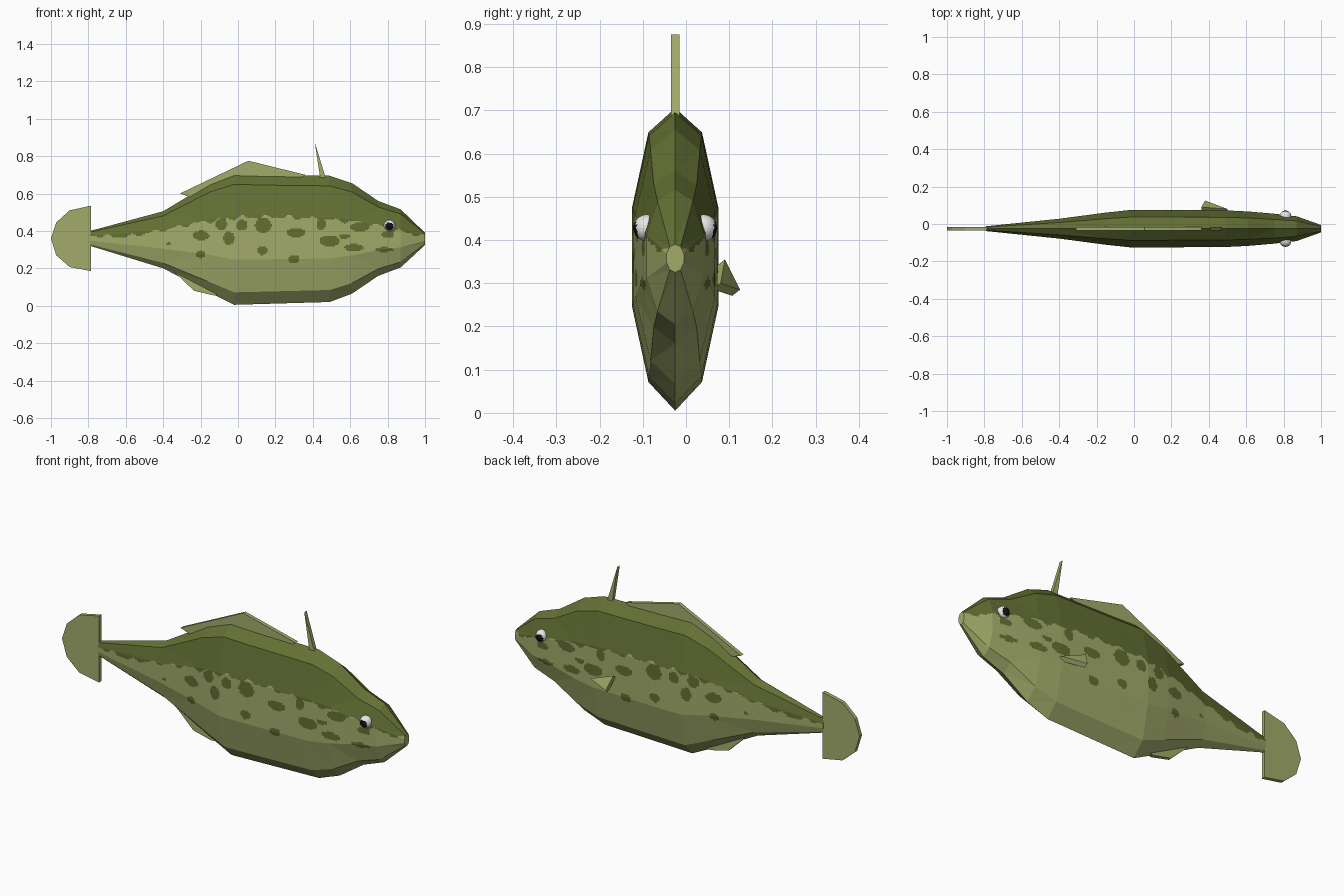
import bpy
import bmesh
from math import sin
from mathutils import Vector

if "Cube" in bpy.data.objects:
    bpy.data.objects.remove(bpy.data.objects["Cube"], do_unlink=True)

MID = -0.025  # y of the fish's centre plane


def material(name, colour):
    mat = bpy.data.materials.new(name)
    mat.use_nodes = True
    mat.diffuse_color = (*colour, 1)
    shader = mat.node_tree.nodes["Principled BSDF"]
    shader.inputs["Base Color"].default_value = (*colour, 1)
    shader.inputs["Roughness"].default_value = 0.9
    return mat


light_olive = material("light olive", (0.36, 0.41, 0.145))
dark_olive = material("dark olive", (0.125, 0.16, 0.033))
eye_white = material("eye white", (0.8, 0.8, 0.8))
eye_black = material("eye black", (0.006, 0.006, 0.006))


def finish(name, bm, *materials):
    mesh = bpy.data.meshes.new(name)
    bm.to_mesh(mesh)
    bm.free()
    for mat in materials:
        mesh.materials.append(mat)
    obj = bpy.data.objects.new(name, mesh)
    bpy.context.collection.objects.link(obj)
    return obj


def prism(name, points, offset):
    """Extrude a flat outline along an offset vector."""
    bm = bmesh.new()
    face = bm.faces.new([bm.verts.new(p) for p in points])
    made = bmesh.ops.extrude_face_region(bm, geom=[face], use_keep_orig=True)
    moved = [g for g in made["geom"] if isinstance(g, bmesh.types.BMVert)]
    bmesh.ops.translate(bm, verts=moved, vec=offset)
    bmesh.ops.recalc_face_normals(bm, faces=bm.faces)
    return finish(name, bm, light_olive)


def flat_fin(name, outline, thickness=0.02):
    """Upright fin in the centre plane, from an x-z outline."""
    points = [(x, MID - thickness / 2, z) for x, z in outline]
    return prism(name, points, (0, thickness, 0))


def interpolate(table, x):
    for (xa, va), (xb, vb) in zip(table, table[1:]):
        if x <= xb:
            return va + (vb - va) * (x - xa) / (xb - xa)
    return table[-1][1]


# Body: ten-sided sections at x, from bottom to top, with half width
stations = [
    (-0.79, 0.32, 0.40, 0.013), (-0.4, 0.2, 0.505, 0.053),
    (-0.15, 0.07, 0.655, 0.086), (-0.02, 0.005, 0.705, 0.1),
    (0.15, 0.01, 0.70, 0.1), (0.49, 0.02, 0.695, 0.098),
    (0.61, 0.065, 0.655, 0.092), (0.75, 0.16, 0.56, 0.08),
    (0.87, 0.205, 0.515, 0.066), (1, 0.325, 0.39, 0.02),
]
half = [(0, 1), (0.62, 0.92), (1, 0.67), (1, 0.345), (0.62, 0.095), (0, 0)]
section = half + [(-w, h) for w, h in half[-2:0:-1]]

body = bmesh.new()
rings = []
for x, low, high, width in stations:
    rings.append([body.verts.new((x, MID + w * width, low + h * (high - low)))
                  for w, h in section])
for a, b in zip(rings, rings[1:]):
    for i in range(len(section)):
        j = (i + 1) % len(section)
        body.faces.new((a[i], a[j], b[j], b[i]))
body.faces.new(rings[0])
body.faces.new(rings[-1])
bmesh.ops.recalc_face_normals(body, faces=body.faces)
bmesh.ops.triangulate(body, faces=[f for f in body.faces if len(f.verts) == 4])

# Cut the flanks finely so that the markings have crisp outlines
LOW, HIGH, STEP = 0.22, 0.50, 0.008


def cut(faces, co, no):
    edges = {e for f in faces for e in f.edges}
    verts = {v for f in faces for v in f.verts}
    bmesh.ops.bisect_plane(body, geom=list(verts) + list(edges) + list(faces),
                           dist=1e-5, plane_co=co, plane_no=no)


z = LOW
while z < HIGH:
    cut(body.faces[:], (0, 0, z), (0, 0, 1))
    z += STEP
x = -0.785
while x < 0.995:
    near = [f for f in body.faces
            if LOW < f.calc_center_median().z < HIGH
            and min(v.co.x for v in f.verts) < x < max(v.co.x for v in f.verts)]
    cut(near, (x, 0, 0), (1, 0, 0))
    x += STEP

# Markings: dark back with a wavy lower border, and oval flank spots
border = [(-0.8, 0.375), (-0.6, 0.365), (-0.4, 0.405), (-0.2, 0.445),
          (0, 0.47), (0.2, 0.475), (0.4, 0.465), (0.6, 0.45),
          (0.75, 0.43), (0.85, 0.40), (1, 0.37)]
spots = [
    (0.135, 0.43, 0.045, 0.04), (0.31, 0.39, 0.05, 0.025),
    (0.445, 0.435, 0.025, 0.03), (-0.2, 0.375, 0.045, 0.026),
    (-0.05, 0.36, 0.03, 0.035), (0.13, 0.295, 0.027, 0.024),
    (0.3, 0.25, 0.03, 0.022), (-0.2, 0.275, 0.026, 0.02),
    (0.49, 0.345, 0.055, 0.03), (0.62, 0.31, 0.05, 0.02),
    (0.78, 0.3, 0.05, 0.013), (0.8, 0.38, 0.035, 0.02),
    (0.65, 0.42, 0.05, 0.025), (-0.09, 0.435, 0.03, 0.03),
    (0.02, 0.43, 0.03, 0.03), (-0.37, 0.33, 0.013, 0.01),
    (0.57, 0.37, 0.03, 0.012),
]


def is_dark(p):
    edge = interpolate(border, p.x) + 0.008 * sin(52 * p.x) + 0.005 * sin(97 * p.x)
    in_spot = any(((p.x - sx) / rx) ** 2 + ((p.z - sz) / rz) ** 2 < 1
                  for sx, sz, rx, rz in spots)
    return p.z > edge or in_spot


for f in body.faces:
    mouth = f.normal.x > 0.99
    f.material_index = int(not mouth and is_dark(f.calc_center_median()))
finish("body", body, light_olive, dark_olive)

# Fins in the centre plane
flat_fin("tail_fin", [(-0.785, 0.535), (-0.9, 0.51), (-0.972, 0.445),
                      (-1, 0.36), (-0.972, 0.27), (-0.9, 0.207), (-0.785, 0.185)])
flat_fin("back_fin", [(-0.31, 0.6), (0.055, 0.775), (0.36, 0.7),
                      (0.3, 0.66), (0, 0.65), (-0.2, 0.56)])
flat_fin("back_spine", [(0.41, 0.875), (0.44, 0.68), (0.47, 0.68)])
flat_fin("belly_fin", [(-0.34, 0.18), (-0.235, 0.08), (-0.13, 0.055),
                       (0, 0.08), (-0.2, 0.2)])

# Side fin, on the left only
prism("left_side_fin", [(0.5, 0.08, 0.3), (0.36, 0.09, 0.355), (0.38, 0.125, 0.285)],
      (0, -0.018, -0.014))

# Eyes: small low-poly balls with a dark pupil facing outward
for name, side in (("left_eye", 1), ("right_eye", -1)):
    eye = bmesh.new()
    bmesh.ops.create_icosphere(eye, subdivisions=3, radius=0.031)
    look = Vector((-0.05, side, -0.15)).normalized()
    for f in eye.faces:
        f.material_index = int(f.normal.dot(look) > 0.72)
    bmesh.ops.translate(eye, verts=eye.verts, vec=(0.81, MID + side * 0.066, 0.428))
    finish(name, eye, eye_white, eye_black)
